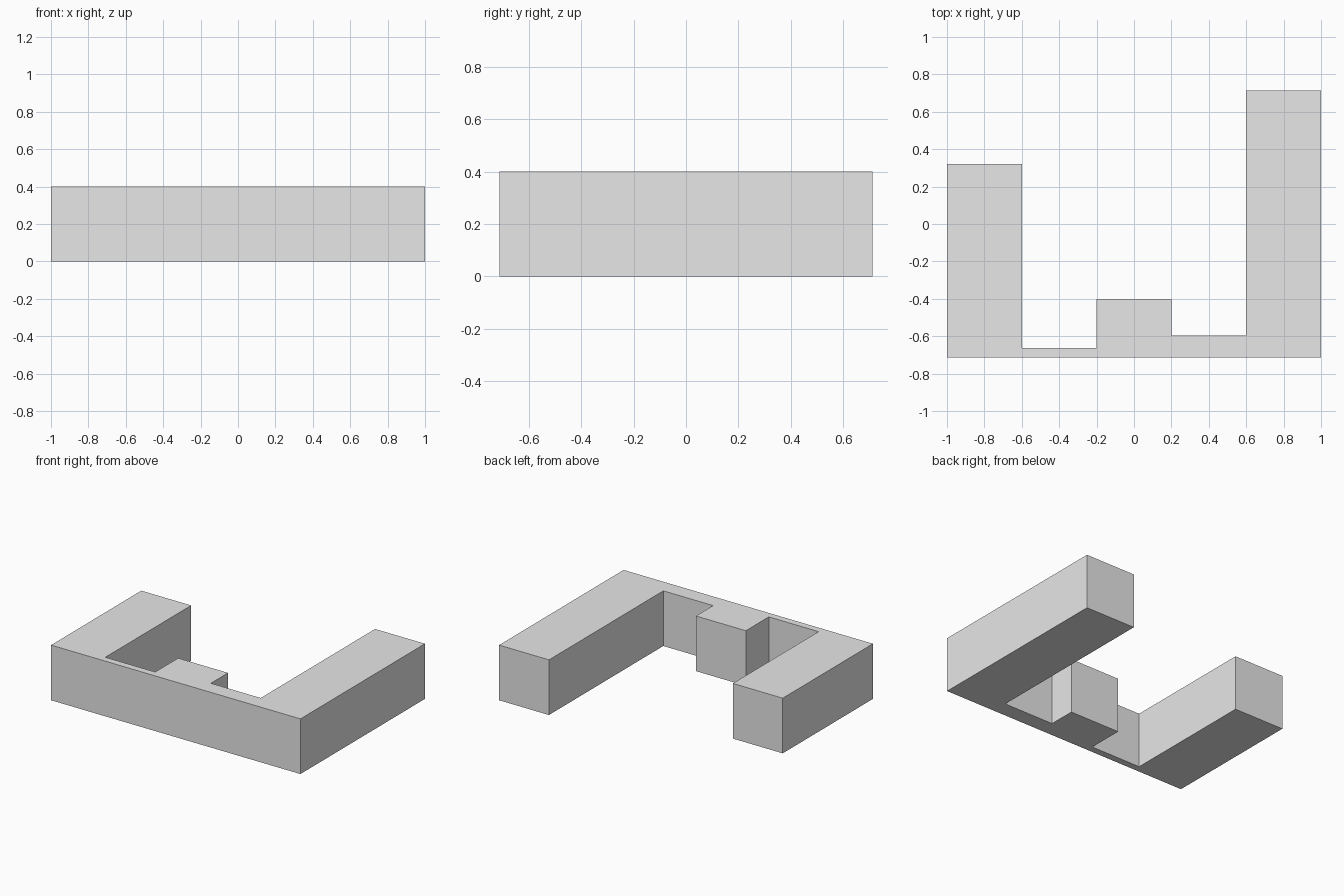
import bpy
import bmesh

cube = bpy.data.objects.get("Cube")
if cube:
    bpy.data.objects.remove(cube, do_unlink=True)

HEIGHT = 0.4
FRONT = -0.713
BACK = 0.713

grey = bpy.data.materials.new("light_grey")
grey.use_nodes = True
grey.diffuse_color = (0.8, 0.8, 0.8, 1)
grey.node_tree.nodes["Principled BSDF"].inputs["Base Color"].default_value = (0.8, 0.8, 0.8, 1)

# Back edge of the plan, as steps from right wing to left wing: x start, x end, y
steps = [
    (-1.0, -0.6, 0.32),    # short wing
    (-0.6, -0.2, -0.663),  # thin wall
    (-0.2, 0.2, -0.4),     # central block
    (0.2, 0.6, -0.597),    # thicker wall
    (0.6, 1.0, BACK),      # long wing
]
outline = [(1.0, FRONT), (-1.0, FRONT)]
for x0, x1, y in steps:
    outline += [(x0, y), (x1, y)]

# Extrude the plan to a solid
bm = bmesh.new()
base = bm.faces.new([bm.verts.new((x, y, 0)) for x, y in outline])
extruded = bmesh.ops.extrude_face_region(bm, geom=[base], use_keep_orig=True)
top_verts = [v for v in extruded["geom"] if isinstance(v, bmesh.types.BMVert)]
bmesh.ops.translate(bm, verts=top_verts, vec=(0, 0, HEIGHT))
bmesh.ops.recalc_face_normals(bm, faces=bm.faces)

mesh = bpy.data.meshes.new("winged_building")
bm.to_mesh(mesh)
bm.free()
mesh.materials.append(grey)
bpy.context.collection.objects.link(bpy.data.objects.new("winged_building", mesh))
